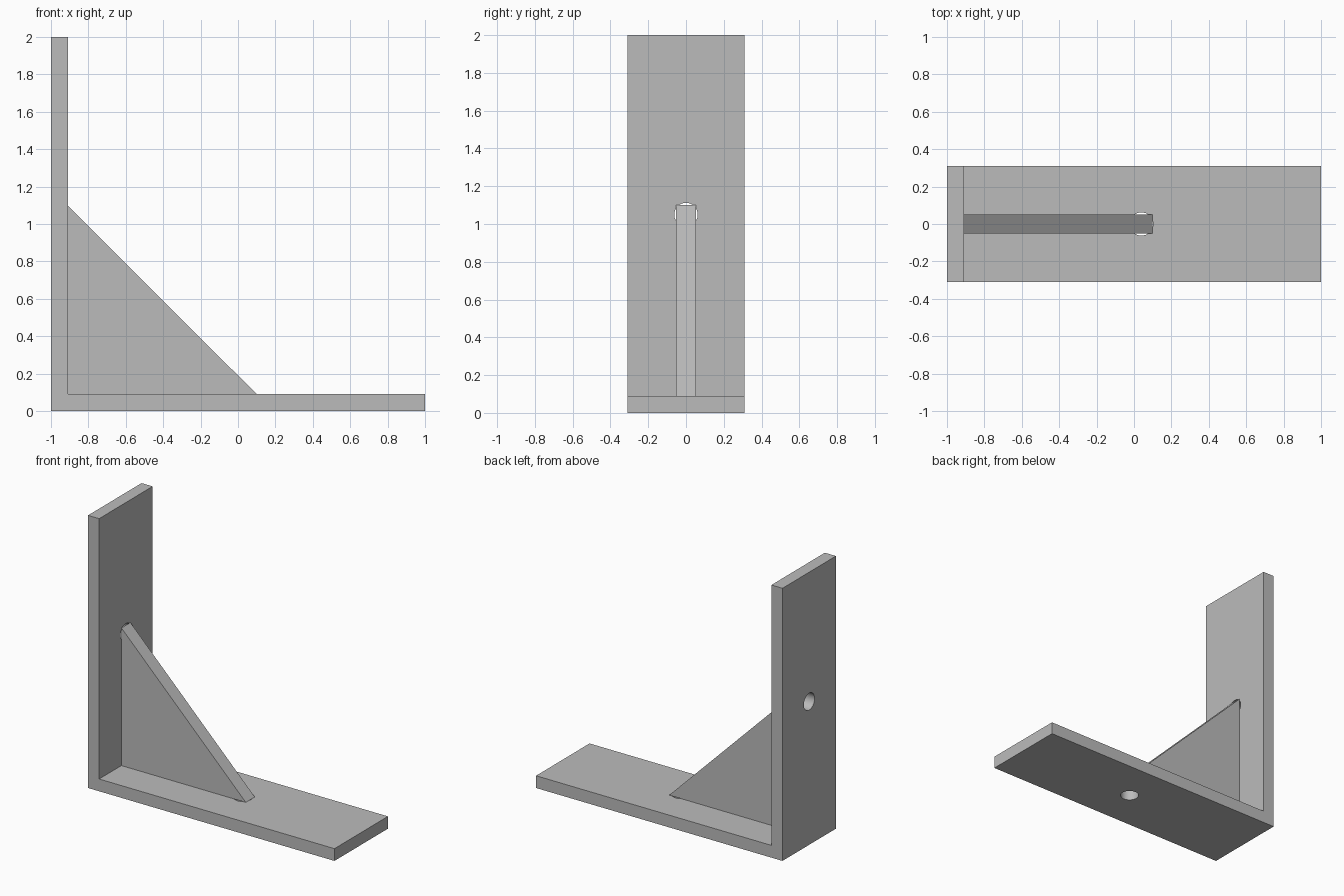
import bpy
import bmesh
from math import pi
from mathutils import Vector

cube = bpy.data.objects.get("Cube")
if cube:
    bpy.data.objects.remove(cube, do_unlink=True)

grey = bpy.data.materials.new("plain grey")
grey.use_nodes = True
colour = (0.5, 0.5, 0.5, 1)
grey.diffuse_color = colour
grey.node_tree.nodes["Principled BSDF"].inputs["Base Color"].default_value = colour


def extrude_profile(name, points, half_width):
    """Extrude an x-z outline symmetrically along y."""
    bm = bmesh.new()
    face = bm.faces.new([bm.verts.new((x, -half_width, z)) for x, z in points])
    result = bmesh.ops.extrude_face_region(bm, geom=[face])
    moved = [v for v in result["geom"] if isinstance(v, bmesh.types.BMVert)]
    bmesh.ops.translate(bm, verts=moved, vec=Vector((0, 2 * half_width, 0)))
    bmesh.ops.recalc_face_normals(bm, faces=bm.faces)
    mesh = bpy.data.meshes.new(name)
    bm.to_mesh(mesh)
    bm.free()
    mesh.materials.append(grey)
    obj = bpy.data.objects.new(name, mesh)
    bpy.context.collection.objects.link(obj)
    return obj


def drill(target, name, location, rotation):
    """Cut a round hole through one leg of the bracket."""
    bpy.ops.mesh.primitive_cylinder_add(
        vertices=48, radius=0.062, depth=0.3, location=location, rotation=rotation)
    cutter = bpy.context.object
    cutter.name = name
    cutter.data.materials.append(grey)
    cutter.hide_render = True
    cutter.hide_set(True)
    cutter.display_type = 'WIRE'
    mod = target.modifiers.new(name, 'BOOLEAN')
    mod.operation = 'DIFFERENCE'
    mod.solver = 'EXACT'
    mod.object = cutter


t = 0.09          # plate thickness
inner = -1 + t    # inner face of the upright
reach = 1.01      # gusset leg length

# L-shaped body: upright and base in one piece
body = extrude_profile(
    "bracket_body",
    [(-1, 0), (1, 0), (1, t), (inner, t), (inner, 2), (-1, 2)], 0.31)

# Screw holes, one in each leg
drill(body, "base_hole_cutter", (0.04, 0, t / 2), (0, 0, 0))
drill(body, "upright_hole_cutter", (-1 + t / 2, 0, 1.05), (0, pi / 2, 0))

# Triangular stiffening gusset in the corner
extrude_profile(
    "gusset", [(inner, t), (inner + reach, t), (inner, t + reach)], 0.052)

# Smooth hole walls, crisp plate edges
bpy.ops.object.select_all(action='DESELECT')
body.select_set(True)
bpy.context.view_layer.objects.active = body
for modifier in list(body.modifiers):
    bpy.ops.object.modifier_apply(modifier=modifier.name)
bpy.ops.object.shade_smooth_by_angle(angle=pi / 6)
for helper in [o for o in bpy.data.objects if o.name.endswith("_cutter")]:
    bpy.data.objects.remove(helper, do_unlink=True)
